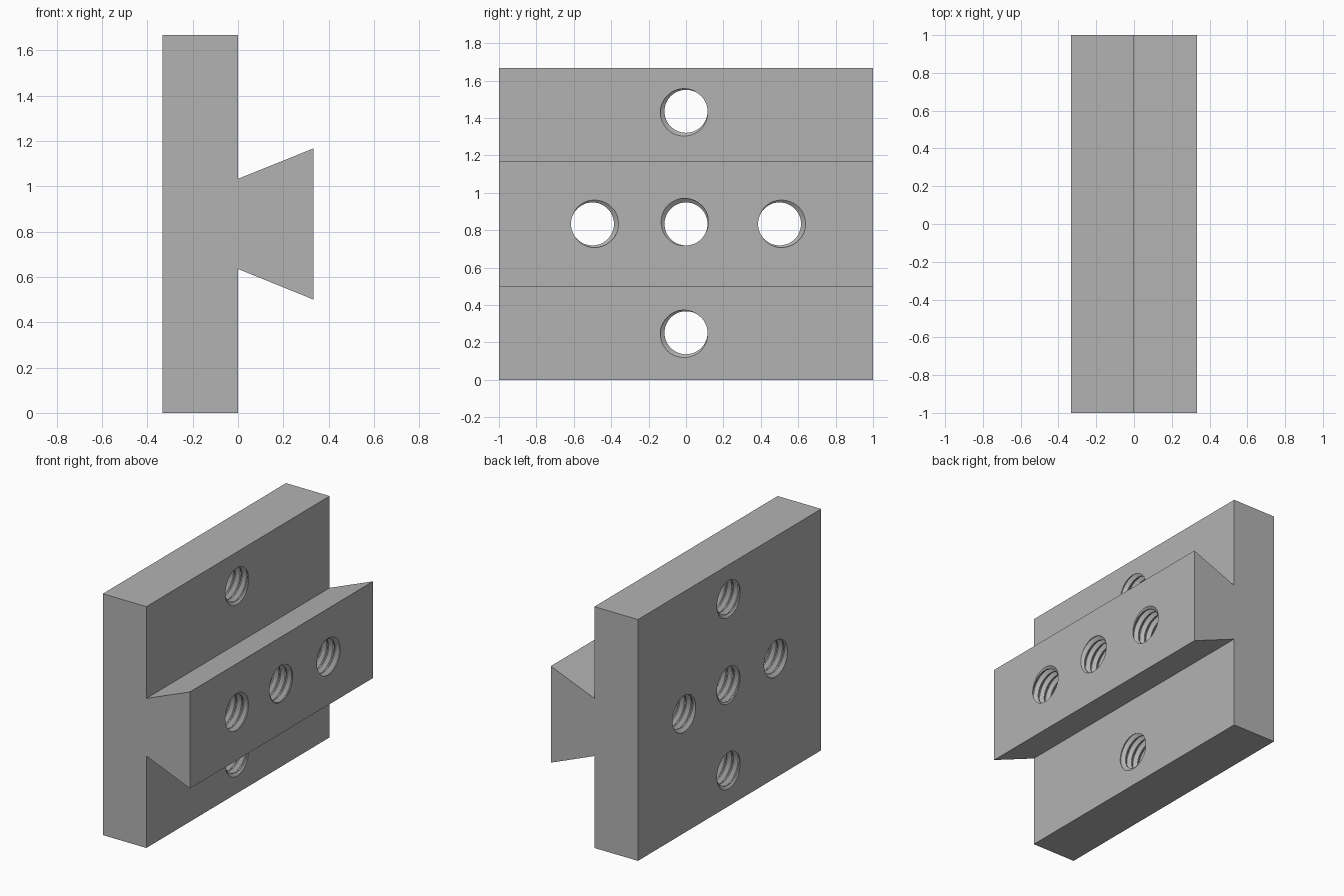
import bpy
import bmesh
from math import cos, sin, pi, radians

cube = bpy.data.objects.get("Cube")
if cube:
    bpy.data.objects.remove(cube, do_unlink=True)

grey = bpy.data.materials.new("plain_grey")
grey.use_nodes = True
grey.diffuse_color = (0.45, 0.45, 0.45, 1)
grey.node_tree.nodes["Principled BSDF"].inputs["Base Color"].default_value = (0.45, 0.45, 0.45, 1)


def make_object(name, bm):
    bmesh.ops.recalc_face_normals(bm, faces=bm.faces)
    mesh = bpy.data.meshes.new(name)
    bm.to_mesh(mesh)
    bm.free()
    mesh.materials.append(grey)
    obj = bpy.data.objects.new(name, mesh)
    bpy.context.collection.objects.link(obj)
    return obj


# Plate with dovetail rail: one profile in x, z swept along y
profile = [(-0.333, 0), (0, 0), (0, 0.635), (0.333, 0.5),
           (0.333, 1.167), (0, 1.033), (0, 1.667), (-0.333, 1.667)]
bm = bmesh.new()
face = bm.faces.new([bm.verts.new((x, -1, z)) for x, z in profile])
sweep = bmesh.ops.extrude_face_region(bm, geom=[face])
moved = [v for v in sweep["geom"] if isinstance(v, bmesh.types.BMVert)]
bmesh.ops.translate(bm, verts=moved, vec=(0, 2, 0))
body = make_object("dovetail_plate", bm)

# Screw-shaped cutter: radius follows a helical thread section
PITCH, MINOR, MAJOR, SIDES = 0.05, 0.115, 0.139, 48
SECTION = [(-0.42, MINOR), (-0.06, MAJOR), (0.06, MAJOR), (0.42, MINOR)]
STEP = len(SECTION)


def add_screw(bm, y, z, x_end, peak):
    """Threaded rod whose groove meets the plane x_end at the angle peak."""
    start = x_end + PITCH * (-peak / 360)
    first = -int((start + 0.333) / PITCH) - 4
    rows = [(start + (k + t) * PITCH, r) for k in range(first, 4) for t, r in SECTION]
    grid = [[bm.verts.new((x + PITCH * i / SIDES,
                           y + r * cos(2 * pi * i / SIDES),
                           z + r * sin(2 * pi * i / SIDES)))
             for i in range(SIDES)] for x, r in rows]
    # The last column joins the first column one turn further on
    extra = [bm.verts.new((x + PITCH, y + r, z)) for x, r in rows[-STEP:]]

    def at(j, i):
        if i < SIDES:
            return grid[j][i]
        k = j + STEP
        return grid[k][0] if k < len(grid) else extra[k - len(grid)]

    for j in range(len(rows) - 1):
        for i in range(SIDES):
            bm.faces.new((at(j, i), at(j, i + 1), at(j + 1, i + 1), at(j + 1, i)))
    # Fan caps over the stepped ends, outside the plate
    last = len(rows) - 1
    for j, end in ((0, -1), (last, 1)):
        loop = [at(j, i) for i in range(SIDES)]
        if end < 0:
            loop += [grid[k][0] for k in range(STEP, 0, -1)]
        else:
            loop += [extra[k] for k in range(STEP - 1, -1, -1)]
        centre = bm.verts.new((sum(v.co.x for v in loop) / len(loop), y, z))
        for a, b in zip(loop, loop[1:] + loop[:1]):
            bm.faces.new((a, b, centre))


bm = bmesh.new()
for y, z, x_end, peak in [(0, 1.436, 0, 210), (0, 0.252, 0, 210),
                          (0, 0.834, 0.333, 125),
                          (-0.5, 0.834, 0.333, 5), (0.5, 0.834, 0.333, 5)]:
    add_screw(bm, y, z, x_end, peak)
cutter = make_object("thread_cutter", bm)
cutter.hide_render = True

# Cut the threaded holes, then drop the cutter
cut = body.modifiers.new("threaded_holes", 'BOOLEAN')
cut.operation = 'DIFFERENCE'
cut.solver = 'EXACT'
cut.object = cutter
bpy.ops.object.select_all(action='DESELECT')
bpy.context.view_layer.objects.active = body
body.select_set(True)
bpy.ops.object.modifier_apply(modifier=cut.name)
bpy.data.objects.remove(cutter, do_unlink=True)
bpy.ops.object.shade_smooth_by_angle(angle=radians(25))
